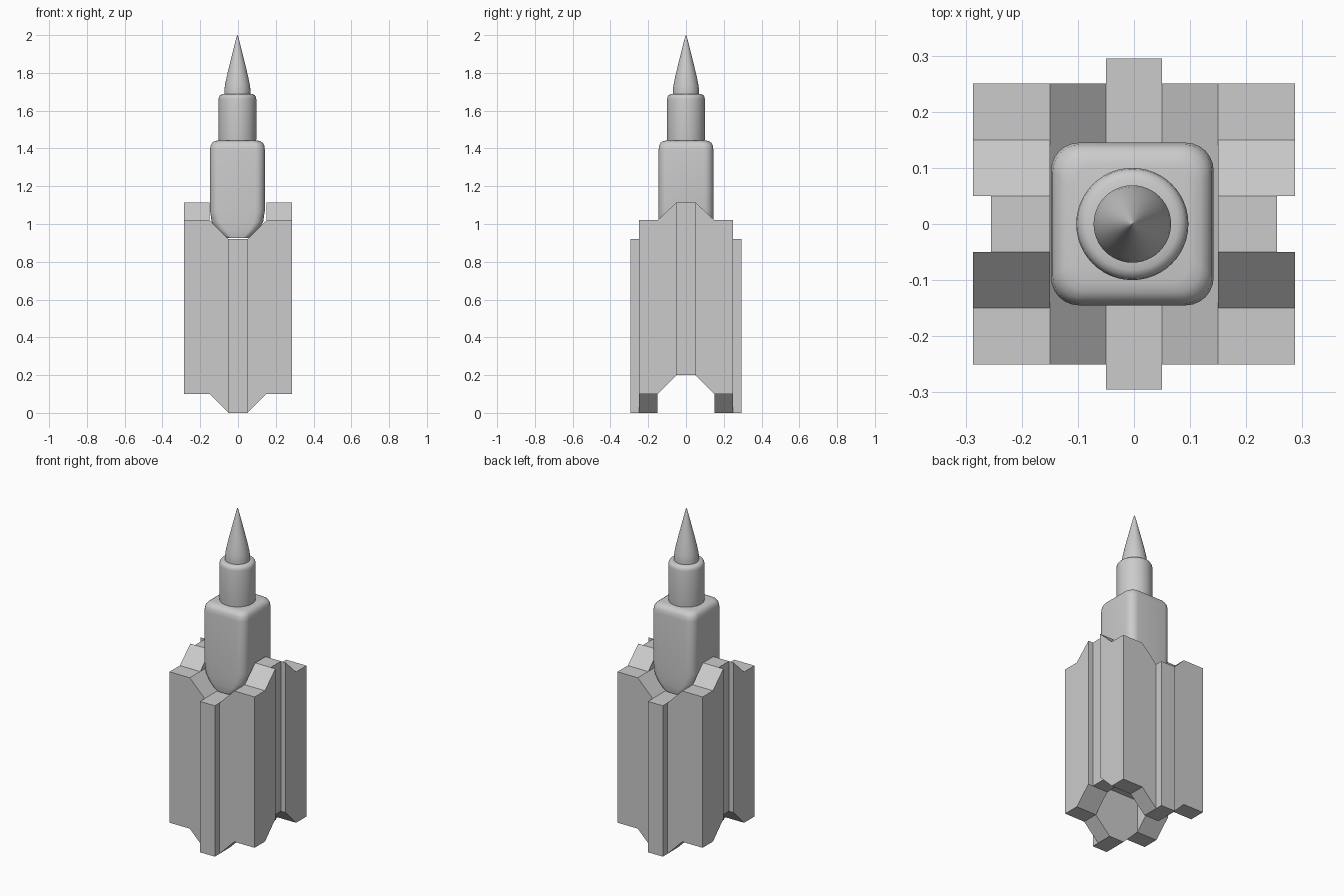
import bpy, bmesh, math
from mathutils import Vector

if "Cube" in bpy.data.objects:
    bpy.data.objects.remove(bpy.data.objects["Cube"])


def finish(name, bm, smooth=None):
    me = bpy.data.meshes.new(name)
    bm.to_mesh(me)
    bm.free()
    ob = bpy.data.objects.new(name, me)
    bpy.context.collection.objects.link(ob)
    if smooth:
        bpy.ops.object.select_all(action='DESELECT')
        ob.select_set(True)
        bpy.context.view_layer.objects.active = ob
        bpy.ops.object.shade_smooth_by_angle(angle=math.radians(smooth))
    return ob


def loft(name, rings, smooth):
    bm = bmesh.new()
    vs = [[bm.verts.new(p) for p in r] for r in rings]
    n = len(vs[0])
    for a, b in zip(vs, vs[1:]):
        for i in range(n):
            j = (i + 1) % n
            bm.faces.new((a[i], a[j], b[j], b[i]))
    bm.faces.new(vs[0][::-1])
    bm.faces.new(vs[-1])
    bmesh.ops.recalc_face_normals(bm, faces=bm.faces)
    return finish(name, bm, smooth)


# Notched base: grid of columns, each with its own top and underside slopes
def clamp(v):
    return max(0.0, min(1.0, v))


def solid(cx, cy):
    ax, ay = abs(cx), abs(cy)
    if ax > .287 or ay > .295:
        return False
    if ay > .25:
        return ax < .05
    return ax < .255 if ay < .05 else True


def top(c, p):
    if abs(c[0]) < .15:
        return .92 + .1 * clamp((abs(p[0]) - .05) / .1)
    return 1.02 + .095 * clamp((.15 - abs(p[1])) / .1)


def bottom(c, p):
    if abs(c[0]) < .15:
        return .3 if abs(c[1]) < .15 else .1 * clamp((abs(p[0]) - .05) / .1)
    return .1 + .1 * clamp((.15 - abs(p[1])) / .1)


def mirrored(vals):
    return [-v for v in reversed(vals)] + vals


def build_base():
    xs = mirrored([.05, .15, .255, .287])
    ys = mirrored([.05, .15, .25, .295])
    bm = bmesh.new()

    def face(pts, normal):
        pts = [p for i, p in enumerate(pts) if (p - pts[i - 1]).length > 1e-5]
        if len(pts) < 3:
            return
        f = bm.faces.new([bm.verts.new(p) for p in pts])
        f.normal_update()
        if f.normal.dot(normal) < 0:
            f.normal_flip()

    for x0, x1 in zip(xs, xs[1:]):
        for y0, y1 in zip(ys, ys[1:]):
            c = ((x0 + x1) / 2, (y0 + y1) / 2)
            if not solid(*c):
                continue
            quad = [(x0, y0), (x1, y0), (x1, y1), (x0, y1)]
            face([Vector((*p, top(c, p))) for p in quad], Vector((0, 0, 1)))
            face([Vector((*p, bottom(c, p))) for p in quad], Vector((0, 0, -1)))
            # walls appear only where the neighbouring column leaves a gap
            for i, nrm in enumerate([(0, -1), (1, 0), (0, 1), (-1, 0)]):
                p, q = quad[i], quad[(i + 1) % 4]
                mid = ((p[0] + q[0]) / 2, (p[1] + q[1]) / 2)
                nx = [x for x in zip(xs, xs[1:]) if x[0] < mid[0] + nrm[0] * .01 < x[1]]
                ny = [y for y in zip(ys, ys[1:]) if y[0] < mid[1] + nrm[1] * .01 < y[1]]
                n3 = Vector((*nrm, 0))

                def wall(lo, hi):
                    if hi[0] - lo[0] > -1e-5 and hi[1] - lo[1] > -1e-5:
                        face([Vector((*p, lo[0])), Vector((*q, lo[1])),
                              Vector((*q, hi[1])), Vector((*p, hi[0]))], n3)

                t = (top(c, p), top(c, q))
                b = (bottom(c, p), bottom(c, q))
                d = (sum(nx[0]) / 2, sum(ny[0]) / 2) if nx and ny else None
                if d and solid(*d):
                    wall((top(d, p), top(d, q)), t)
                    wall(b, (bottom(d, p), bottom(d, q)))
                else:
                    wall(b, t)
    bmesh.ops.remove_doubles(bm, verts=bm.verts, dist=1e-5)
    return finish("notched_base", bm)


build_base()


# Rounded square body whose foot tapers into the V-shaped notch
def square_ring(z, hx, hy, r):
    pts = []
    for k, (sx, sy) in enumerate([(1, 1), (-1, 1), (-1, -1), (1, -1)]):
        for s in range(7):
            a = math.pi / 2 * (k + s / 6)
            pts.append((sx * (hx - r) + r * math.cos(a) - .003,
                        sy * (hy - r) + r * math.sin(a), z))
    return pts


loft("body", [square_ring(*s) for s in [
    (.925, .055, .14, .03), (.94, .08, .143, .04), (.97, .112, .145, .05),
    (1.01, .136, .145, .05), (1.07, .145, .145, .05), (1.39, .145, .145, .05),
    (1.415, .142, .142, .05), (1.43, .134, .134, .05), (1.438, .122, .122, .045),
    (1.442, .105, .105, .04)]], 40)


# Round collar and pointed tip
def circle_ring(r, z, n=48):
    return [(r * math.cos(2 * math.pi * i / n) - .003,
             r * math.sin(2 * math.pi * i / n), z) for i in range(n)]


loft("collar", [circle_ring(*s) for s in [
    (.098, 1.435), (.1, 1.45), (.1, 1.66), (.098, 1.673), (.092, 1.682),
    (.082, 1.687), (.06, 1.688)]], 40)
loft("tip", [circle_ring(*s) for s in [
    (.069, 1.68), (.069, 1.71), (.066, 1.735), (.058, 1.775), (.045, 1.83),
    (.0225, 1.92), (.01, 1.97), (.004, 1.993), (.001, 2.0)]], 40)
